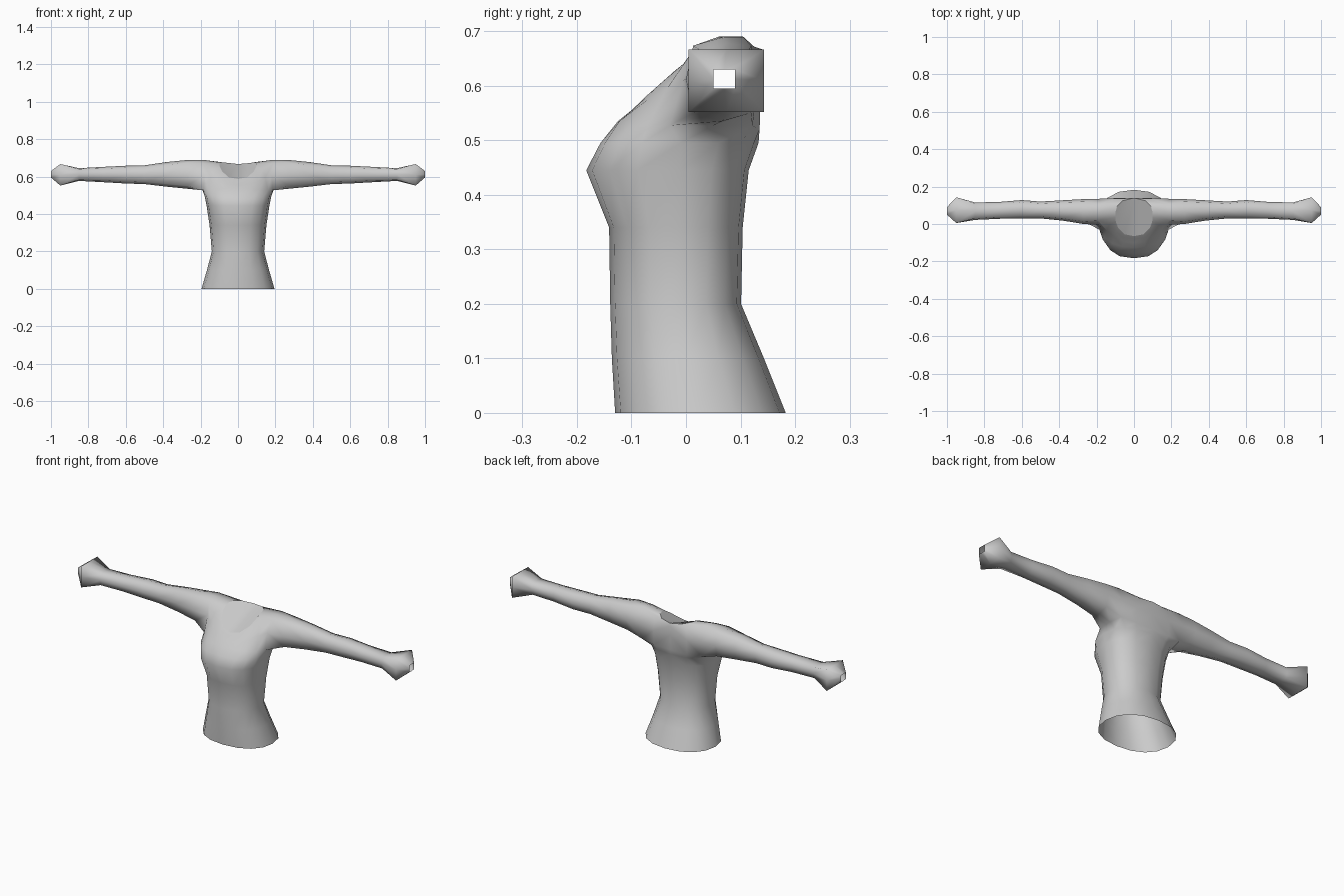
import bpy, bmesh, math

cube = bpy.data.objects.get("Cube")
if cube:
    bpy.data.objects.remove(cube, do_unlink=True)

# One plain grey cloth
GREY = (0.6, 0.6, 0.6, 1.0)
cloth = bpy.data.materials.new("grey cloth")
cloth.use_nodes = True
cloth.diffuse_color = GREY
bsdf = cloth.node_tree.nodes["Principled BSDF"]
bsdf.inputs["Base Color"].default_value = GREY
bsdf.inputs["Roughness"].default_value = 0.7

HALF = 9  # points from front centre round the left side to back centre


def half_ring(z, width, front, back, mid, power):
    """Half of a slightly squared oval."""
    pts = []
    for i in range(HALF):
        t = math.pi * i / (HALF - 1)
        s, c = abs(math.sin(t)) ** power, abs(math.cos(t)) ** power
        if i in (0, HALF - 1):
            s = 0.0
        end = front if i < HALF // 2 else back
        pts.append((width * s, mid + (end - mid) * c, z))
    return pts


def sleeve_ring(x, y0, y1, z0, z1, inset):
    """Eight points: bottom front, bottom, bottom back, back, top back, top, top front, front."""
    ym, zm = (y0 + y1) / 2, (z0 + z1) / 2
    dy, dz = (y1 - y0) / 2, (z1 - z0) / 2
    k = 1 - inset
    spots = [(-k, -k), (0, -1), (k, -k), (1, 0), (k, k), (0, 1), (-k, k), (-1, 0)]
    return [(x, ym + a * dy, zm + b * dz) for a, b in spots]


def finish(bm, name):
    """Make a mirrored, smooth object from its left half."""
    mesh = bpy.data.meshes.new(name)
    bm.to_mesh(mesh)
    bm.free()
    mesh.materials.append(cloth)
    for p in mesh.polygons:
        p.use_smooth = True
    obj = bpy.data.objects.new(name, mesh)
    bpy.context.collection.objects.link(obj)
    mod = obj.modifiers.new("mirror", 'MIRROR')
    mod.use_axis = (True, False, False)
    mod.merge_threshold = 0.0005
    return obj


# Hem, waist and bust: height, half width, front, back, widest y, squareness
rings = [half_ring(*r) for r in (
    (0.00, 0.195, -0.130, 0.183, 0.02, 0.9),
    (0.10, 0.166, -0.136, 0.143, 0.0, 0.9),
    (0.20, 0.140, -0.139, 0.101, -0.01, 0.9),
    (0.34, 0.152, -0.141, 0.104, -0.01, 0.85),
    (0.445, 0.168, -0.183, 0.115, -0.01, 0.82),
    (0.495, 0.178, -0.157, 0.133, -0.01, 0.75),
)]
# Underarm
rings.append([(0, -.125, .535), (.06, -.122, .535), (.115, -.105, .53),
              (.16, -.07, .527), (.185, -.03, .527), (.19, .05, .527),
              (.18, .122, .527), (.10, .135, .52), (0, .135, .52)])
# Mid armhole
rings.append([(0, -.10, .555), (.058, -.095, .558), (.105, -.07, .575),
              (.145, -.035, .595), (.18, -.005, .61), (.2, .05, .61),
              (.185, .135, .61), (.10, .138, .60), (0, .137, .60)])
# Shoulder
rings.append([(0, -.08, .574), (.055, -.072, .582), (.098, -.04, .61),
              (.13, -.005, .64), (.19, .018, .672), (.19, .06, .69),
              (.19, .105, .69), (.095, .135, .66), (0, .138, .65)])
# Neckline
neck = [(0, -.065, .587), (.05, -.055, .597), (.085, -.02, .628),
        (.097, .01, .652), (.1, .035, .668), (.1, .06, .676),
        (.09, .095, .677), (.06, .125, .672), (0, .14, .667)]
rings.append(neck)

# Body, leaving a two by two face armhole
bm = bmesh.new()
UNDERARM = 6
grid = [[None if (j == UNDERARM + 1 and i == 5) else bm.verts.new(p)
         for i, p in enumerate(ring)] for j, ring in enumerate(rings)]
for j in range(len(grid) - 1):
    for i in range(HALF - 1):
        if j in (UNDERARM, UNDERARM + 1) and i in (4, 5):
            continue
        bm.faces.new((grid[j][i], grid[j][i + 1], grid[j + 1][i + 1], grid[j + 1][i]))

# Sleeve lofted out of the armhole to the flared cuff and its small opening
a, b, c = grid[UNDERARM:UNDERARM + 3]
previous = [a[4], a[5], a[6], b[6], c[6], c[5], c[4], b[4]]
for ring in (
    (0.27, 0.000, 0.133, 0.535, 0.689, 0.2),
    (0.38, 0.018, 0.127, 0.546, 0.678, 0.22),
    (0.50, 0.030, 0.120, 0.560, 0.660, 0.22),
    (0.60, 0.030, 0.128, 0.563, 0.658, 0.22),
    (0.72, 0.028, 0.118, 0.570, 0.652, 0.22),
    (0.85, 0.022, 0.115, 0.577, 0.645, 0.15),
    (0.95, 0.005, 0.143, 0.552, 0.667, 0.0),
    (1.00, 0.050, 0.090, 0.595, 0.630, 0.0),
):
    current = [bm.verts.new(p) for p in sleeve_ring(*ring)]
    for i in range(8):
        k = (i + 1) % 8
        bm.faces.new((previous[i], previous[k], current[k], current[i]))
    previous = current
bmesh.ops.recalc_face_normals(bm, faces=bm.faces[:])
# Keep the normals pointing away from the body
bm.faces.ensure_lookup_table()
if bm.faces[0].normal.y > 0:
    bmesh.ops.reverse_faces(bm, faces=bm.faces[:])
finish(bm, "long_sleeved_shirt")

# Panel closing the neckline
bm = bmesh.new()
panel = bm.faces.new([bm.verts.new(p) for p in neck])
panel.normal_update()
if panel.normal.z < 0:
    panel.normal_flip()
finish(bm, "neck_panel")
